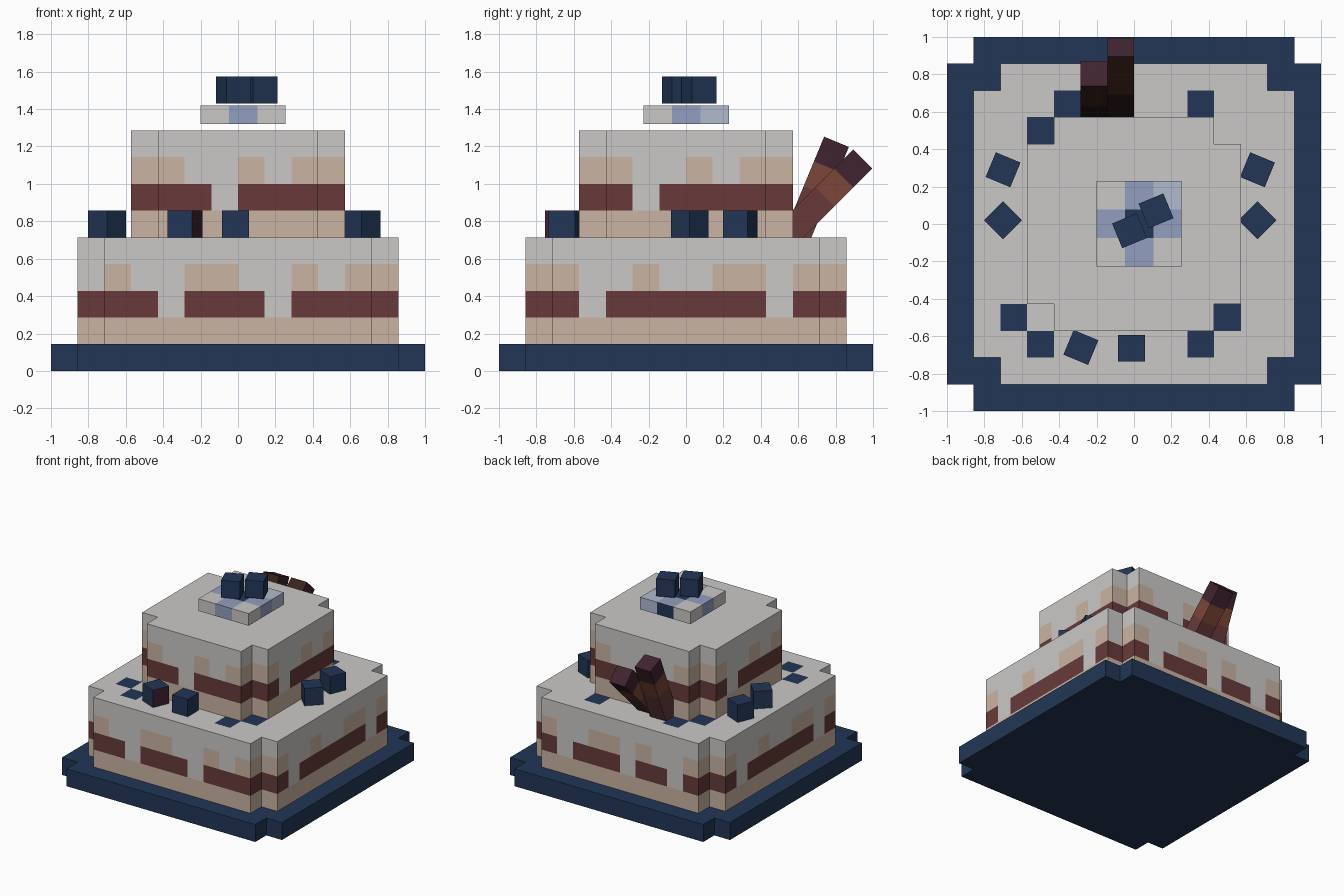
import bpy, bmesh, math
from mathutils import Matrix, Vector

if "Cube" in bpy.data.objects:
    bpy.data.objects.remove(bpy.data.objects["Cube"])

U = 1 / 7  # one grid cell

# Flat colours (sRGB 0-255)
COLOURS = {
    "navy": (34, 54, 86), "icing_grey": (203, 201, 199), "sponge_beige": (202, 180, 163),
    "jam_maroon": (104, 58, 58), "periwinkle": (147, 159, 191), "pale_blue": (177, 186, 206),
    "plum": (64, 36, 48), "brown": (124, 70, 56), "dark_chocolate": (62, 35, 28),
    "near_black": (34, 20, 22),
}
NAMES = list(COLOURS)


def make_material(name, rgb):
    lin = [((c / 255 + 0.055) / 1.055) ** 2.4 for c in rgb] + [1]
    m = bpy.data.materials.new(name)
    m.use_nodes = True
    m.diffuse_color = lin
    bsdf = m.node_tree.nodes["Principled BSDF"]
    bsdf.inputs["Base Color"].default_value = lin
    bsdf.inputs["Roughness"].default_value = 0.9
    return m


MATS = [make_material(n, c) for n, c in COLOURS.items()]


def block(name, cells, rule, loc, cell=(U, U, U), rot=(0, 0, 0), notch=False, cut=True):
    """Box of cells standing on its base; rule(centre, normal) picks each face's colour."""
    nx, ny, nz = cells
    hx, hy = nx / 2, ny / 2
    pts = []
    for sx, sy in ((1, 1), (-1, 1), (-1, -1), (1, -1)):
        if notch:
            corner = [(hx, hy - 1), (hx - 1, hy - 1), (hx - 1, hy)]
            if sx * sy < 0:
                corner.reverse()
        else:
            corner = [(hx, hy)]
        pts += [(sx * x, sy * y, 0) for x, y in corner]
    bm = bmesh.new()
    base = bm.faces.new([bm.verts.new(p) for p in pts])
    top = bmesh.ops.extrude_face_region(bm, geom=[base], use_keep_orig=True)["geom"]
    bmesh.ops.translate(bm, vec=(0, 0, nz), verts=[v for v in top if isinstance(v, bmesh.types.BMVert)])
    bmesh.ops.recalc_face_normals(bm, faces=bm.faces)
    # Cut along the cell lines so that colours follow the grid
    if cut:
        for axis, n, start in ((0, nx, -hx), (1, ny, -hy), (2, nz, 0)):
            no = Vector((0, 0, 0))
            no[axis] = 1
            for k in range(1, n):
                bmesh.ops.bisect_plane(bm, geom=bm.verts[:] + bm.edges[:] + bm.faces[:],
                                       plane_co=no * (start + k), plane_no=no, dist=1e-5)
    bm.normal_update()
    for f in bm.faces:
        f.material_index = NAMES.index(rule(f.calc_center_median(), f.normal))
    bmesh.ops.scale(bm, vec=cell, verts=bm.verts)
    me = bpy.data.meshes.new(name)
    bm.to_mesh(me)
    bm.free()
    for m in MATS:
        me.materials.append(m)
    ob = bpy.data.objects.new(name, me)
    ob.location = loc
    ob.rotation_euler = [math.radians(a) for a in rot]
    bpy.context.collection.objects.link(ob)
    return ob


def navy(c, n):
    return "navy"


def side_of(c, n):
    """Name of the side and the cell number along it, left to right."""
    if abs(n.y) > 0.5:
        return ("front", math.floor(c.x)) if n.y < 0 else ("back", math.floor(-c.x))
    return ("right", math.floor(c.y)) if n.x > 0 else ("left", math.floor(-c.y))


def layered(sponge_rows, jam_gaps, drips, berries=()):
    """Sponge base, a jam row with gaps, then sponge patches below the icing."""
    def rule(c, n):
        if abs(n.z) > 0.5:
            return "navy" if (math.floor(c.x), math.floor(c.y)) in berries else "icing_grey"
        side, u = side_of(c, n)
        row = math.floor(c.z)
        if row < sponge_rows:
            return "sponge_beige"
        if row == sponge_rows:
            return "icing_grey" if u in jam_gaps[side] else "jam_maroon"
        if row == sponge_rows + 1 and u in drips[side]:
            return "sponge_beige"
        return "icing_grey"
    return rule


# Serving plate
block("serving_plate", (14, 14, 1), navy, (0, 0, 0), notch=True, cut=False)

# Lower tier with flat berry marks on its top
right_drips = (-6, -5, -2, 1, 2, 4, 5)
block("lower_tier", (12, 12, 4), layered(
    1,
    {"front": (-3, 1), "right": (-4, 3), "back": (-4, 0, 3), "left": (-4, 3)},
    {"front": (-5, -2, -1, 2, 4, 5), "right": right_drips,
     "back": (-5, -2, -1, 1, 4, 5), "left": right_drips},
    {(-3, 4), (-4, 3), (2, 4), (-5, -4), (-4, -5), (3, -4), (2, -5)}),
    (0, 0, U), notch=True)

# Upper tier
front_drips, side_drips = (-4, -3, 0, 2, 3), (-4, -3, 0, 2, 3)
block("upper_tier", (8, 8, 4), layered(
    1,
    {"front": (-1,), "right": (-2,), "back": (-1,), "left": (-2,)},
    {"front": front_drips, "back": front_drips, "right": side_drips, "left": side_drips}),
    (0, 0, 5 * U), notch=True)


# Topper slab: cross of blue with a navy centre and one pale corner
def topper_rule(c, n):
    i, j = round(c.x - n.x * 0.5), round(c.y - n.y * 0.5)
    if (i, j) == (0, 0) or (j == 1 and i == 0 and n.y > 0.5):
        return "navy"
    if i == 0 or j == 0:
        return "periwinkle"
    return "pale_blue" if (i, j) == (1, 1) else "icing_grey"


block("topper_slab", (3, 3, 1), topper_rule, (0.027, 0.002, 1.32), cell=(0.152, 0.152, 0.1))

# Berries on the topper
for i, (x, y) in enumerate(((-0.024, -0.036), (0.118, 0.07))):
    block(f"topper_berry_{i + 1}", (1, 1, 1), navy, (x, y, 1.43), rot=(0, 0, 22.5))


# Berries around the upper tier
def cut_berry(c, n):
    return "plum" if n.x > 0.5 else "navy"


BERRIES = ((-0.70, 0.29, -22.5, navy), (-0.70, 0.02, 45, navy), (0.66, 0.29, -22.5, navy),
           (0.66, 0.02, 45, navy), (-0.284, -0.66, -22.5, cut_berry), (-0.013, -0.665, 0, navy))
for i, (x, y, turn, rule) in enumerate(BERRIES):
    block(f"tier_berry_{i + 1}", (1, 1, 1), rule, (x, y, 5 * U), rot=(0, 0, turn))


# Chocolate sticks leaning out at the back
def stick_rule(c, n):
    row = math.floor(c.z)
    if n.z > 0.5:
        return "plum"
    if n.y < -0.5:
        return ("near_black", "near_black", "dark_chocolate", "dark_chocolate")[max(row, 0)]
    return ("jam_maroon", "jam_maroon", "brown", "plum")[max(row, 0)]


block("chocolate_stick_steep", (1, 1, 4), stick_rule, (-1.5 * U, 0.586, 0.697), rot=(-22.5, 0, 0))
block("chocolate_stick_low", (1, 1, 4), stick_rule, (-0.5 * U, 0.541, 0.729), rot=(-45, 0, 0))
